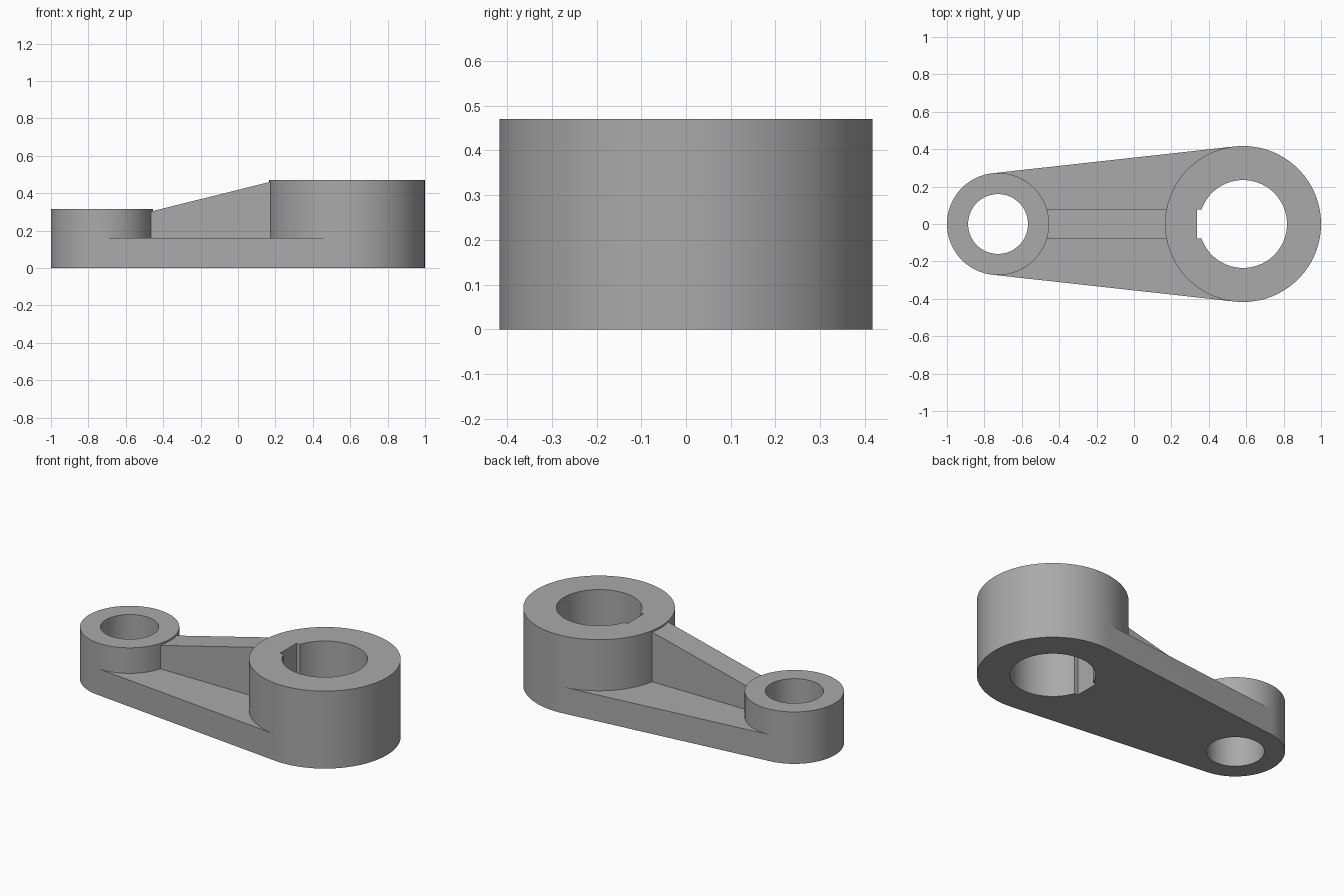
import bpy
import bmesh
from math import cos, sin, tau
from mathutils import Vector
from mathutils.geometry import convex_hull_2d

cube = bpy.data.objects.get("Cube")
if cube:
    bpy.data.objects.remove(cube, do_unlink=True)

# Main dimensions
BIG_X, BIG_R, BIG_BORE, BIG_H = 0.583, 0.417, 0.235, 0.47
SMALL_X, SMALL_R, SMALL_BORE, SMALL_H = -0.727, 0.273, 0.16, 0.315
PLATE_H = 0.16
HALF_W = 0.078        # half width of the rib and of the keyway
SEGMENTS = 96

steel = bpy.data.materials.new("plain_grey")
steel.use_nodes = True
grey = (0.4, 0.4, 0.4, 1)
steel.diffuse_color = grey
steel.node_tree.nodes["Principled BSDF"].inputs["Base Color"].default_value = grey


def circle(x, r):
    return [Vector((x + r * cos(tau * i / SEGMENTS), r * sin(tau * i / SEGMENTS)))
            for i in range(SEGMENTS)]


def prism(name, base, offset):
    """Extrude a flat polygon along an offset into a closed solid."""
    bm = bmesh.new()
    face = bm.faces.new([bm.verts.new(p) for p in base])
    new = bmesh.ops.extrude_face_region(bm, geom=[face], use_keep_orig=True)["geom"]
    bmesh.ops.translate(bm, vec=offset,
                        verts=[v for v in new if isinstance(v, bmesh.types.BMVert)])
    bmesh.ops.recalc_face_normals(bm, faces=bm.faces)
    mesh = bpy.data.meshes.new(name)
    bm.to_mesh(mesh)
    bm.free()
    mesh.materials.append(steel)
    obj = bpy.data.objects.new(name, mesh)
    bpy.context.collection.objects.link(obj)
    return obj


def upright(name, outline, z0, z1):
    return prism(name, [(p.x, p.y, z0) for p in outline], (0, 0, z1 - z0))


def combine(target, tool, operation):
    """Apply a boolean and discard the tool solid."""
    mod = target.modifiers.new(tool.name, 'BOOLEAN')
    mod.operation, mod.solver, mod.object = operation, 'EXACT', tool
    bpy.context.view_layer.objects.active = target
    bpy.ops.object.modifier_apply(modifier=mod.name)
    bpy.data.objects.remove(tool, do_unlink=True)


# Tapered base plate: the hull around both bosses
points = circle(BIG_X, BIG_R) + circle(SMALL_X, SMALL_R)
hull = [points[i] for i in convex_hull_2d(points)]
lever = upright("lever_arm", hull, 0, PLATE_H)

# Bosses, sharing the plate's end arcs
combine(lever, upright("large_boss", circle(BIG_X, BIG_R), 0, BIG_H), 'UNION')
combine(lever, upright("small_boss", circle(SMALL_X, SMALL_R), 0, SMALL_H), 'UNION')

# Sloping rib, its ends buried in the boss walls
rib = [(-0.49, 0.1), (0.2, 0.1), (0.2, 0.468), (-0.49, 0.296)]
combine(lever, prism("sloping_rib", [(x, -HALF_W, z) for x, z in rib],
                     (0, 2 * HALF_W, 0)), 'UNION')

# Through bores and keyway
combine(lever, upright("large_bore", circle(BIG_X, BIG_BORE), -0.1, 0.6), 'DIFFERENCE')
combine(lever, upright("small_bore", circle(SMALL_X, SMALL_BORE), -0.1, 0.6), 'DIFFERENCE')
slot = [Vector(p) for p in ((0.337, -HALF_W), (BIG_X, -HALF_W),
                            (BIG_X, HALF_W), (0.337, HALF_W))]
combine(lever, upright("keyway", slot, -0.1, 0.6), 'DIFFERENCE')

# Smooth round walls with crisp edges
bpy.ops.object.select_all(action='DESELECT')
lever.select_set(True)
bpy.context.view_layer.objects.active = lever
bpy.ops.object.shade_smooth_by_angle(angle=0.5)
